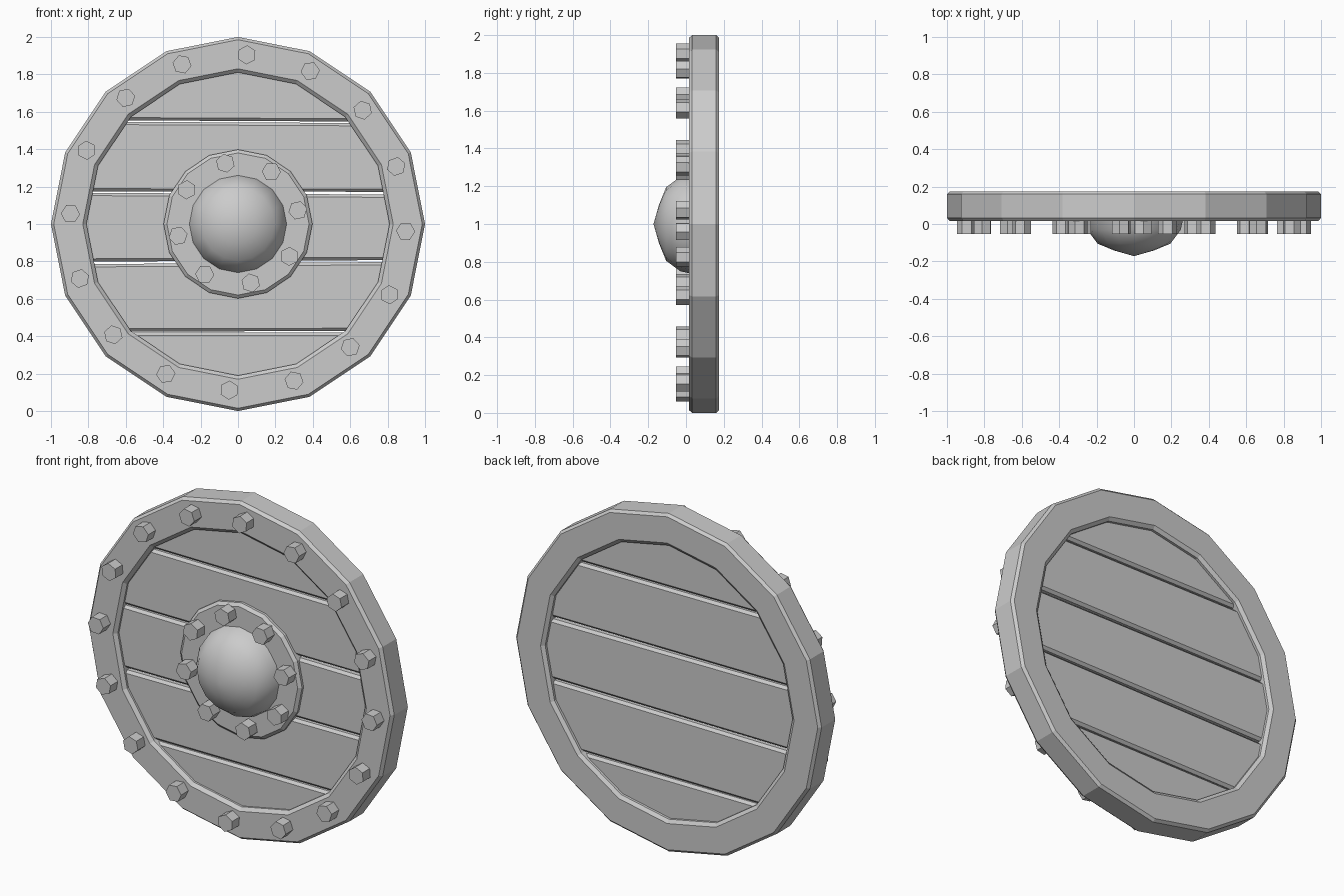
import bpy, bmesh
from math import sin, cos, radians, tau
from mathutils import Vector

if "Cube" in bpy.data.objects:
    bpy.data.objects.remove(bpy.data.objects["Cube"])

SIDES = 16
CZ = 1.0  # height of the shield centre


def finish(bm, name):
    bmesh.ops.recalc_face_normals(bm, faces=bm.faces)
    me = bpy.data.meshes.new(name)
    bm.to_mesh(me)
    bm.free()
    ob = bpy.data.objects.new(name, me)
    bpy.context.collection.objects.link(ob)
    return ob


def lathe(name, profile, closed=True, smooth=False):
    """Turn a (radius, y) profile around the shield axis."""
    bm = bmesh.new()
    rings = []
    for i in range(SIDES):
        a = tau * i / SIDES
        rings.append([bm.verts.new((r * cos(a), y, CZ + r * sin(a))) for r, y in profile])
    n = len(profile)
    for i in range(SIDES):
        p, q = rings[i], rings[(i + 1) % SIDES]
        for j in range(n if closed else n - 1):
            k = (j + 1) % n
            bm.faces.new((p[j], p[k], q[k], q[j]))
    bmesh.ops.remove_doubles(bm, verts=bm.verts, dist=1e-5)
    for f in bm.faces:
        f.smooth = smooth
    return finish(bm, name)


def plank(name, low, high, front=0.045, back=0.145):
    """Slice of a disc between two slightly tilted lines (z at x=-1, z at x=1)."""
    bm = bmesh.new()
    bm.faces.new([bm.verts.new((0.9 * cos(tau * i / SIDES), front, CZ + 0.9 * sin(tau * i / SIDES)))
                  for i in range(SIDES)])
    for line, s in ((low, -1), (high, 1)):
        if line:
            normal = Vector((line[0] - line[1], 0, 2)) * s
            bmesh.ops.bisect_plane(bm, geom=bm.verts[:] + bm.edges[:] + bm.faces[:],
                                   plane_co=(-1, 0, line[0]), plane_no=normal, clear_outer=True)
    res = bmesh.ops.extrude_face_region(bm, geom=bm.faces[:], use_keep_orig=True)
    for v in res["geom"]:
        if isinstance(v, bmesh.types.BMVert):
            v.co.y = back
    # chamfer the long edges
    edges = [e for e in bm.edges if abs(e.verts[0].co.x - e.verts[1].co.x) > 0.6]
    bmesh.ops.bevel(bm, geom=edges, offset=0.015, segments=1, affect='EDGES')
    return finish(bm, name)


def rivets(name, count, radius, start, cz):
    """Ring of hexagonal rivet heads."""
    bm = bmesh.new()
    for i in range(count):
        a = radians(start) + tau * i / count
        c = (radius * cos(a), cz + radius * sin(a))
        loops = [[bm.verts.new((c[0] + 0.051 * cos(a + tau * k / 6), y,
                                c[1] + 0.051 * sin(a + tau * k / 6))) for k in range(6)]
                 for y in (-0.053, 0.03)]
        for loop in loops:
            bm.faces.new(loop)
        for k in range(6):
            m = (k + 1) % 6
            bm.faces.new((loops[0][k], loops[0][m], loops[1][m], loops[1][k]))
    return finish(bm, name)


# chamfered outer rim
lathe("rim", [(0.985, 0.015), (1.0, 0.033), (1.0, 0.16), (0.985, 0.175),
              (0.83, 0.175), (0.81, 0.16), (0.81, 0.033), (0.83, 0.015)])

# five planks with narrow gaps: (lower line, upper line)
gaps = [((0.420, 0.420), (0.424, 0.429)), ((0.784, 0.798), (0.798, 0.808)),
        ((1.168, 1.156), (1.174, 1.172)), ((1.548, 1.538), (1.556, 1.546))]
lows = [None] + [g[1] for g in gaps]
highs = [g[0] for g in gaps] + [None]
for i, (lo, hi) in enumerate(zip(lows, highs)):
    plank(f"plank_{i + 1}", lo, hi)

# boss flange and dome
lathe("boss_flange", [(0.38, 0.015), (0.398, 0.03), (0.398, 0.07), (0.24, 0.07), (0.24, 0.015)])
lathe("boss_dome", [(0.0, -0.172), (0.105, -0.142), (0.195, -0.105), (0.25, -0.03), (0.268, 0.05)],
      closed=False, smooth=True)

# rivets
rivets("rim_rivets", 16, 0.897, 87, 1.008)
rivets("boss_rivets", 8, 0.327, 102, 1.005)
